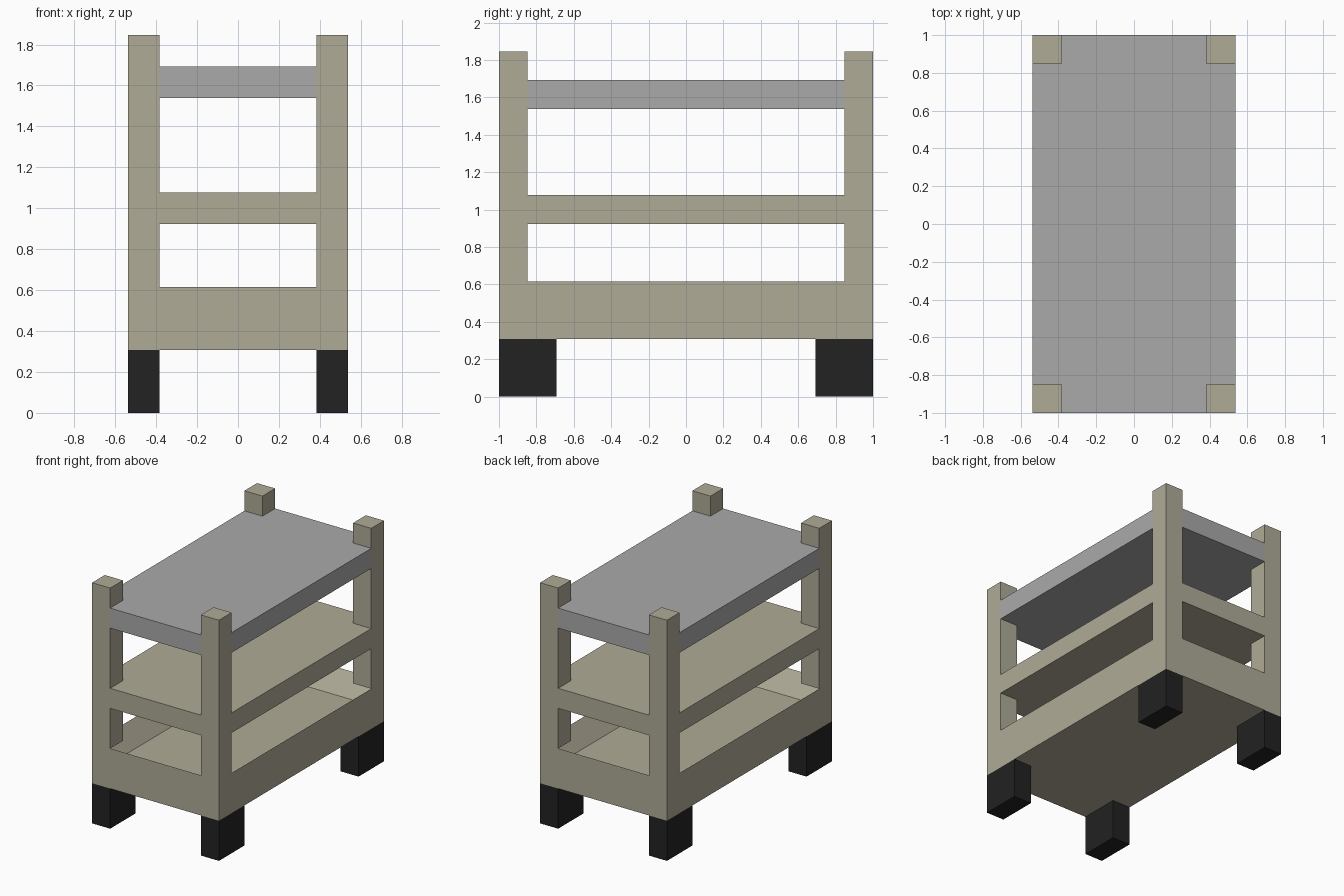
import bpy, bmesh

if "Cube" in bpy.data.objects:
    bpy.data.objects.remove(bpy.data.objects["Cube"], do_unlink=True)

U = 1 / 13                # building module
HX, HY = 7 * U, 13 * U    # half width, half length
POST = 2 * U              # post and wall thickness


def material(name, rgb):
    m = bpy.data.materials.new(name)
    m.use_nodes = True
    color = (*rgb, 1)
    m.diffuse_color = color
    bsdf = next(n for n in m.node_tree.nodes if n.type == "BSDF_PRINCIPLED")
    bsdf.inputs["Base Color"].default_value = color
    return m


beige = material("beige", (0.43, 0.41, 0.31))
grey = material("grey", (0.40, 0.40, 0.40))
black = material("black", (0.016, 0.016, 0.016))


def finish(name, bm, mat):
    bmesh.ops.recalc_face_normals(bm, faces=bm.faces)
    mesh = bpy.data.meshes.new(name)
    bm.to_mesh(mesh)
    bm.free()
    mesh.materials.append(mat)
    ob = bpy.data.objects.new(name, mesh)
    bpy.context.collection.objects.link(ob)


def prism(outline, z0, z1):
    """Extrude a flat outline upward from z0 to z1."""
    bm = bmesh.new()
    base = bm.faces.new([bm.verts.new((x, y, z0)) for x, y in outline])
    out = bmesh.ops.extrude_face_region(bm, geom=[base], use_keep_orig=True)
    for v in out["geom"]:
        if isinstance(v, bmesh.types.BMVert):
            v.co.z = z1
    return bm


def rectangle(x0, x1, y0, y1):
    return [(x0, y0), (x1, y0), (x1, y1), (x0, y1)]


# Open tray: solid block with its top inset and sunk to form the walls and floor
bm = prism(rectangle(-HX, HX, -HY, HY), 4 * U, 8 * U)
bmesh.ops.recalc_face_normals(bm, faces=bm.faces)
top = max(bm.faces, key=lambda f: f.calc_center_median().z)
bmesh.ops.inset_region(bm, faces=[top], thickness=POST)
for v in top.verts:
    v.co.z -= 2 * U
finish("tray", bm, beige)

# Shelves notched around the corner posts
ix, iy = HX - POST, HY - POST
notched = []
for sx, sy in ((1, 1), (-1, 1), (-1, -1), (1, -1)):
    corner = [(sx * HX, sy * iy), (sx * ix, sy * iy), (sx * ix, sy * HY)]
    notched += corner if sx * sy > 0 else corner[::-1]
finish("middle_shelf", prism(notched, 12 * U, 14 * U), beige)
finish("top_shelf", prism(notched, 20 * U, 22 * U), grey)

# Corner posts and the feet below the tray
for sx, side in ((1, "left"), (-1, "right")):
    for sy, end in ((-1, "front"), (1, "back")):
        xs = sorted((sx * HX, sx * ix))
        finish(f"{end}_{side}_post",
               prism(rectangle(*xs, *sorted((sy * HY, sy * iy))), 8 * U, 24 * U), beige)
        finish(f"{end}_{side}_foot",
               prism(rectangle(*xs, *sorted((sy * HY, sy * (HY - 4 * U)))), 0, 4 * U), black)
